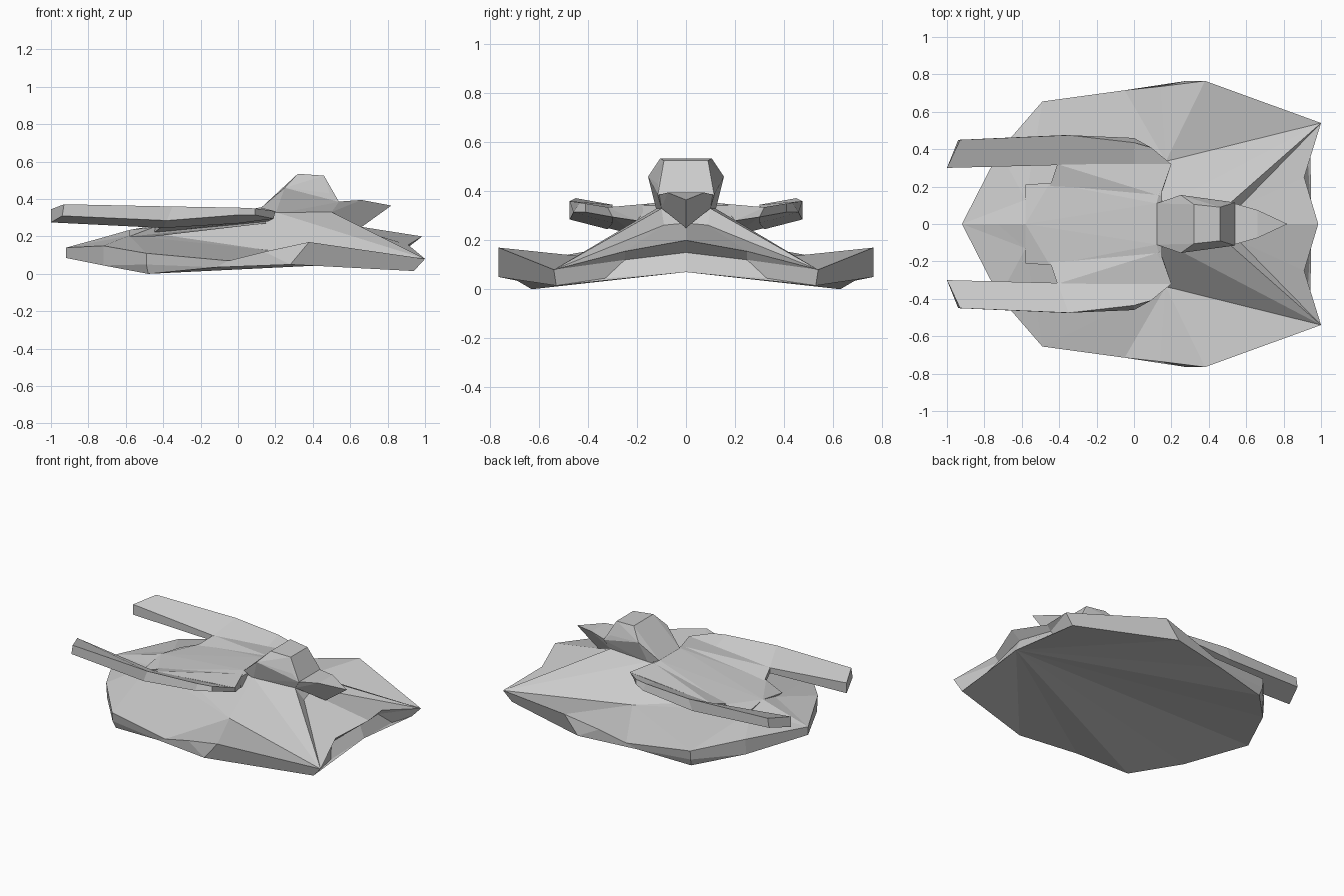
import bpy
import bmesh

default = bpy.data.objects.get("Cube")
if default:
    bpy.data.objects.remove(default, do_unlink=True)

# One plain grey paint for the whole craft
grey = bpy.data.materials.new("hull grey")
grey.use_nodes = True
grey.diffuse_color = (0.6, 0.6, 0.6, 1)
grey.node_tree.nodes["Principled BSDF"].inputs["Base Color"].default_value = grey.diffuse_color


def finish(name, bm):
    """Orient the faces and turn the bmesh into a flat shaded object."""
    bmesh.ops.recalc_face_normals(bm, faces=bm.faces)
    mesh = bpy.data.meshes.new(name)
    bm.to_mesh(mesh)
    bm.free()
    mesh.materials.append(grey)
    bpy.context.collection.objects.link(bpy.data.objects.new(name, mesh))


def both_sides(points):
    return [(x, side * y, z) for side in (1, -1) for x, y, z in points]


def convex(name, points):
    """Faceted solid wrapped round a set of corners."""
    bm = bmesh.new()
    for point in points:
        bm.verts.new(point)
    bmesh.ops.convex_hull(bm, input=bm.verts)
    inside = [v for v in bm.verts if not v.link_faces]
    bmesh.ops.delete(bm, geom=inside, context="VERTS")
    bmesh.ops.remove_doubles(bm, verts=bm.verts, dist=0.0001)
    bmesh.ops.dissolve_limit(bm, angle_limit=0.01, verts=bm.verts, edges=bm.edges)
    finish(name, bm)


def mirrored_shell(name, corners, panels):
    """Panels of the left half, repeated across the centre line and welded."""
    bm = bmesh.new()
    for side in (1, -1):
        verts = {key: bm.verts.new((x, side * y, z)) for key, (x, y, z) in corners.items()}
        for panel in panels:
            bm.faces.new([verts[key] for key in panel.split()])
    bmesh.ops.remove_doubles(bm, verts=bm.verts, dist=0.0001)
    finish(name, bm)


def loft(name, sections, side):
    """Closed bar through a row of equal sections."""
    bm = bmesh.new()
    rings = [[bm.verts.new((x, side * y, z)) for x, y, z in ring] for ring in sections]
    for first, second in zip(rings, rings[1:]):
        for i in range(len(first)):
            bm.faces.new((first[i - 1], first[i], second[i], second[i - 1]))
    bm.faces.new(rings[0])
    bm.faces.new(rings[-1])
    finish(name, bm)


# Hull: broad faceted body with creased flanks and a notched, undercut tail
corners = dict(
    # upper rim
    nose=(-.92, 0, .14), bow_rim=(-.72, .39, .15), fore_rim=(-.49, .655, .11),
    mid_rim=(-.05, .715, .07), waist_rim=(.14, .735, .118),
    wide_rim=(.38, .765, .17), wingtip=(1, .54, .08),
    # lower rim
    nose_low=(-.92, 0, .085), bow_low=(-.72, .38, .045), fore_low=(-.49, .65, .05),
    mid_low=(-.12, .69, .035), wide_low=(.28, .765, .05), wingtip_low=(.94, .53, .015),
    # spine, shoulders and the crease at the foot of the flank
    brow=(-.73, 0, .192), crest=(-.58, 0, .235), cheek=(-.58, .13, .205),
    spine=(.12, 0, .345), crease=(.17, .335, .125), shoulder=(.2, .12, .33),
    haunch=(.5, .1, .33), saddle=(.54, 0, .27), gully=(.56, .09, .262),
    # tail and belly
    tail=(.985, 0, .2), notch=(.91, .25, .155), tail_under=(.92, 0, .15),
    notch_under=(.88, .25, .12), keel=(.95, 0, .07), keel_side=(.93, .33, .045),
    belly=(-.48, .63, 0),
)
upper_panels = [
    "nose brow cheek",
    "brow crest cheek",
    "nose cheek bow_rim",
    "cheek fore_rim bow_rim",
    "cheek crease fore_rim",
    "fore_rim crease mid_rim",
    "mid_rim crease waist_rim",
    "waist_rim crease wide_rim",
    "wide_rim crease wingtip",
    "crest crease cheek",
    "crest shoulder crease",
    "crest spine shoulder",
    "crease shoulder wingtip",
    "shoulder haunch wingtip",
    "spine saddle haunch shoulder",
    "saddle gully haunch",
    "haunch gully wingtip",
    "saddle tail notch gully",
    "gully notch wingtip",
]
rim_panels = [
    "nose bow_rim bow_low nose_low",
    "bow_rim fore_rim fore_low bow_low",
    "fore_rim mid_rim mid_low fore_low",
    "mid_rim waist_rim wide_low mid_low",
    "waist_rim wide_rim wide_low",
    "wide_rim wingtip wingtip_low wide_low",
    "bow_low fore_low belly",
    "fore_low mid_low belly",
]
tail_panels = [
    "tail notch notch_under tail_under",
    "notch wingtip notch_under",
    "tail_under notch_under keel_side keel",
    "notch_under wingtip wingtip_low keel_side",
]
# The underside fans out from the keel
floor = ["nose_low", "bow_low", "belly", "mid_low", "wide_low", "wingtip_low", "keel_side"]
floor_panels = [f"keel {a} {b}" for a, b in zip(floor, floor[1:])]
mirrored_shell("hull", corners, upper_panels + rim_panels + tail_panels + floor_panels)

# Raised deck along the spine, tapering down onto the bow
convex("spine_deck", both_sides([
    (-.58, 0, .235), (-.58, .21, .2), (-.45, .22, .25), (-.45, .2, .2),
    (.12, .11, .355), (.15, .22, .342), (.15, .2, .27),
]))

# Prong sections: outer top, outer middle, inner bottom, inner top
prong = [
    [(-.93, .45, .372), (-.94, .45, .31), (-1, .3, .275), (-1, .3, .345)],
    [(-.35, .475, .36), (-.38, .475, .285), (-.4, .32, .245), (-.41, .315, .285)],
    [(0, .435, .354), (0, .46, .315), (0, .3, .27), (0, .3, .31)],
    [(.09, .41, .35), (.09, .41, .315), (.19, .3, .295), (.2, .32, .335)],
]
# Bridge that joins each prong to the raised deck
bridge = [
    (-.45, .2, .25), (-.45, .2, .22), (-.41, .32, .285), (-.41, .32, .25),
    (.2, .32, .335), (.19, .3, .295), (.14, .15, .35), (.16, .2, .28),
]
for label, side in (("left", 1), ("right", -1)):
    loft(label + "_prong", prong, side)
    convex(label + "_bridge", [(x, side * y, z) for x, y, z in bridge])

# Cabin: faceted block on the spine
convex("cabin", both_sides([
    (.12, .11, .35), (.25, .155, .46), (.32, .105, .535), (.46, .09, .525),
    (.49, .115, .43), (.54, .115, .385), (.5, .1, .33), (.2, .12, .32),
]))

# Spike pointing back behind the cabin
convex("cabin_spike", both_sides([
    (.52, .115, .385), (.66, .075, .395), (.82, 0, .365),
    (.66, 0, .25), (.5, .1, .33),
]))
